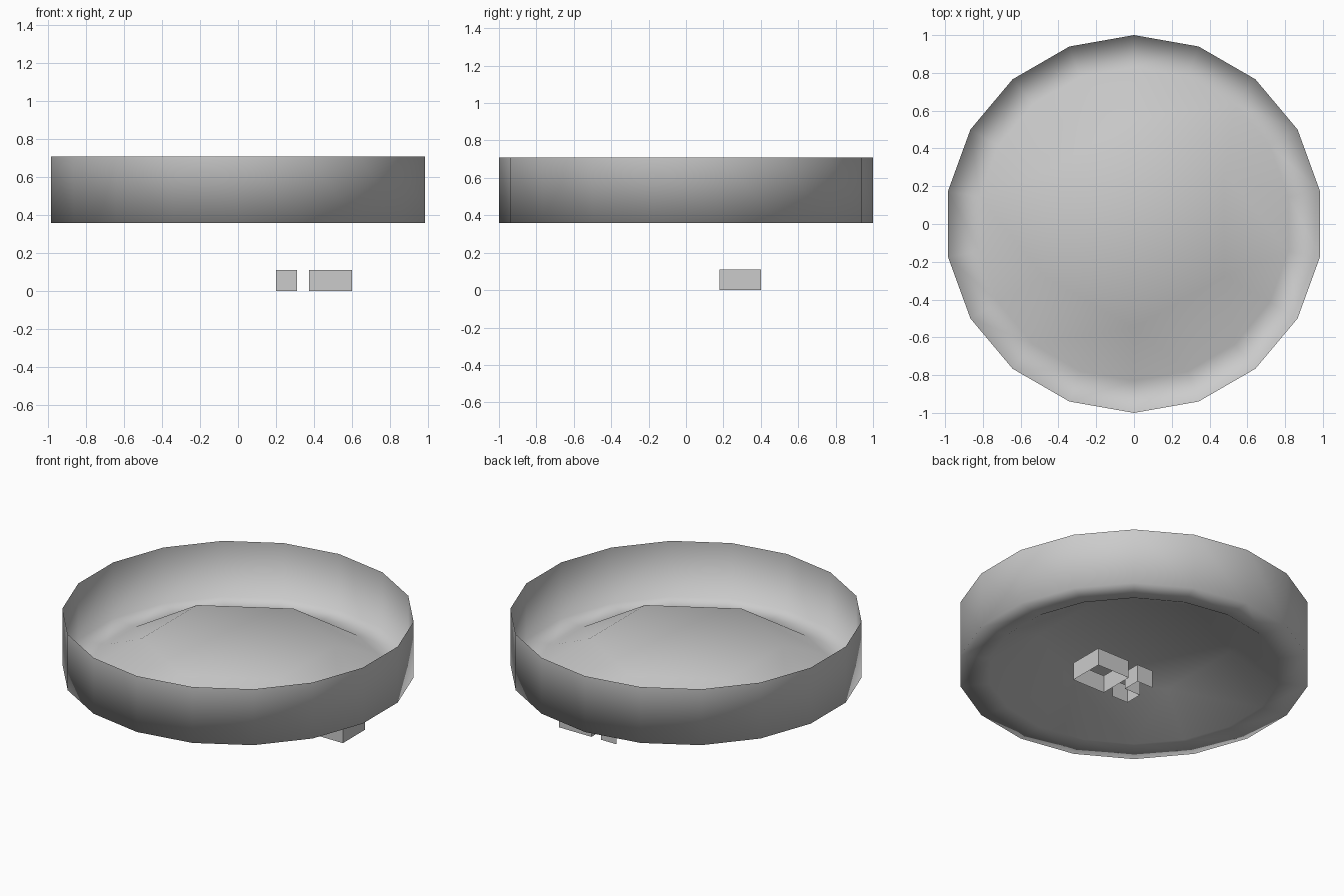
import bpy
import bmesh
from math import cos, sin, radians

cube = bpy.data.objects.get("Cube")
if cube:
    bpy.data.objects.remove(cube, do_unlink=True)

# One plain grey for everything
grey = bpy.data.materials.new("light grey")
grey.use_nodes = True
GREY = (0.6, 0.6, 0.6, 1)
grey.diffuse_color = GREY
grey.node_tree.nodes["Principled BSDF"].inputs["Base Color"].default_value = GREY

SIDES = 18
FLOOR_Z, RIM_Z, PLATEAU_Z = 0.36, 0.71, 0.54


def finish(bm, name, smooth):
    mesh = bpy.data.meshes.new(name)
    bm.to_mesh(mesh)
    bm.free()
    mesh.materials.append(grey)
    for poly in mesh.polygons:
        poly.use_smooth = smooth
    obj = bpy.data.objects.new(name, mesh)
    bpy.context.collection.objects.link(obj)
    return obj


def ring(bm, count, radius, z):
    angles = [radians(90 + i * 360 / count) for i in range(count)]
    return [bm.verts.new((radius * cos(a), radius * sin(a), z)) for a in angles]


def folded_strip(name, path, closed=False, height=0.11):
    """Upright sheet that follows a path on the ground."""
    bm = bmesh.new()
    low = [bm.verts.new((x, y, 0)) for x, y in path]
    high = [bm.verts.new((x, y, height)) for x, y in path]
    for i in range(len(path) - (0 if closed else 1)):
        j = (i + 1) % len(path)
        bm.faces.new((low[i], low[j], high[j], high[i]))
    return finish(bm, name, False)


# Dish: thin wall, flat outer floor and a raised six-sided plateau
bm = bmesh.new()
rim = ring(bm, SIDES, 1, RIM_Z)
base = ring(bm, SIDES, 1, FLOOR_Z)
inner = ring(bm, SIDES, 0.83, FLOOR_Z)
plateau = ring(bm, 6, 0.55, PLATEAU_Z)
for i in range(SIDES):
    j = (i + 1) % SIDES
    bm.faces.new((rim[i], rim[j], base[j], base[i]))
    bm.faces.new((base[i], base[j], inner[j], inner[i]))
# Slopes: two triangles at each plateau corner, one quad along each side
for k in range(6):
    i = 3 * k
    corner, following = plateau[k], plateau[(k + 1) % 6]
    bm.faces.new((inner[i - 1], inner[i], corner))
    bm.faces.new((inner[i], inner[i + 1], corner))
    bm.faces.new((inner[i + 1], inner[i + 2], following, corner))
bm.faces.new(plateau)
bmesh.ops.recalc_face_normals(bm, faces=bm.faces)
finish(bm, "dish", True)

# Loose open pieces under the dish
Y0, Y1 = 0.18, 0.4
YM = (Y0 + Y1) / 2
folded_strip("square_foot", [(0.375, Y0), (0.6, Y0), (0.6, Y1), (0.375, Y1)], closed=True)
folded_strip("folded_foot", [(0.2, Y1), (0.31, Y1), (0.31, YM),
                             (0.2, YM), (0.2, Y0), (0.31, Y0)])
